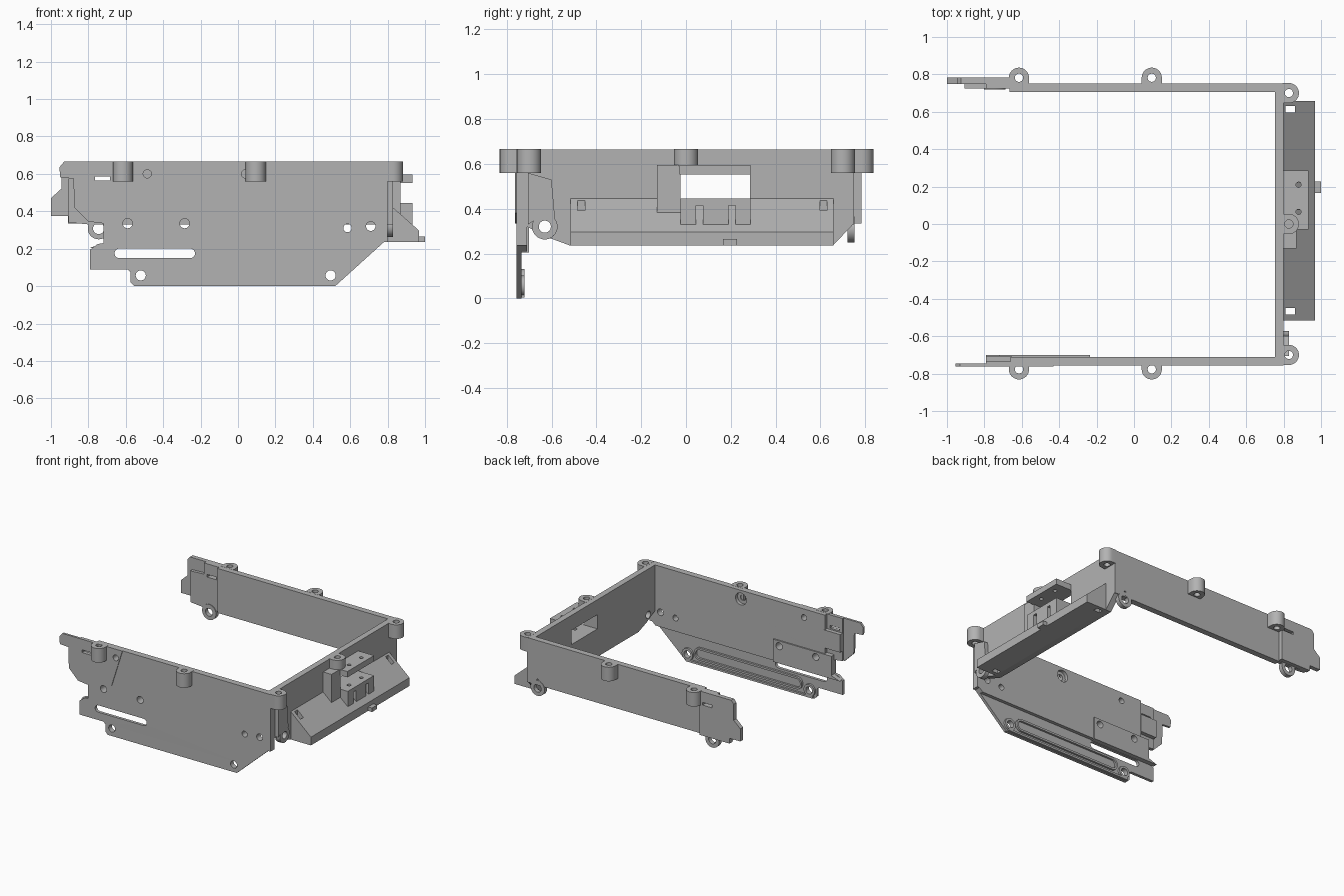
import bpy, bmesh
from math import sin, cos, pi

cube = bpy.data.objects.get("Cube")
if cube:
    bpy.data.objects.remove(cube, do_unlink=True)

grey = bpy.data.materials.new("plain grey")
grey.use_nodes = True
colour = (0.45, 0.45, 0.45, 1)
grey.diffuse_color = colour
grey.node_tree.nodes["Principled BSDF"].inputs["Base Color"].default_value = colour

AXES = {"xy": lambda u, v, w: (u, v, w),
        "xz": lambda u, v, w: (u, w, v),
        "yz": lambda u, v, w: (w, u, v)}


def circle(u, v, r, n=32):
    return [(u + r * cos(2 * pi * i / n), v + r * sin(2 * pi * i / n)) for i in range(n)]


def rect(u0, u1, v0, v1):
    return [(u0, v0), (u1, v0), (u1, v1), (u0, v1)]


def slot(u0, u1, v, r):
    arc = [pi * i / 10 - pi / 2 for i in range(11)]
    return ([(u1 - r + r * cos(a), v + r * sin(a)) for a in arc]
            + [(u0 + r - r * cos(a), v - r * sin(a)) for a in arc])


def lug(u, v, r, back, turn):
    """Half-round outline with a straight root, pointing along the angle."""
    pts = [(r * cos(a), r * sin(a)) for a in [pi * i / 16 - pi / 2 for i in range(17)]]
    pts += [(-back, r), (-back, -r)]
    return [(u + x * cos(turn) - y * sin(turn), v + x * sin(turn) + y * cos(turn)) for x, y in pts]


def plate(name, plane, outline, lo, hi, holes=()):
    """Extrude an outline with holes between two depths."""
    curve = bpy.data.curves.new(name, "CURVE")
    curve.dimensions = "2D"
    curve.fill_mode = "BOTH"
    curve.extrude = (hi - lo) / 2
    for loop in [outline, *holes]:
        spline = curve.splines.new("POLY")
        spline.points.add(len(loop) - 1)
        for p, (u, v) in zip(spline.points, loop):
            p.co = (u, v, 0, 1)
        spline.use_cyclic_u = True
    temp = bpy.data.objects.new(name + " outline", curve)
    bpy.context.collection.objects.link(temp)
    graph = bpy.context.evaluated_depsgraph_get()
    mesh = bpy.data.meshes.new_from_object(temp.evaluated_get(graph))
    bpy.data.objects.remove(temp, do_unlink=True)
    bm = bmesh.new()
    bm.from_mesh(mesh)
    for vert in bm.verts:
        u, v, w = vert.co
        vert.co = AXES[plane](u, v, w + (lo + hi) / 2)
    bmesh.ops.remove_doubles(bm, verts=bm.verts, dist=0.0002)
    bmesh.ops.recalc_face_normals(bm, faces=bm.faces)
    bm.to_mesh(mesh)
    bm.free()
    mesh.materials.clear()
    mesh.materials.append(grey)
    mesh.name = name
    obj = bpy.data.objects.new(name, mesh)
    bpy.context.collection.objects.link(obj)
    for other in bpy.context.selected_objects:
        other.select_set(False)
    obj.select_set(True)
    bpy.context.view_layer.objects.active = obj
    bpy.ops.object.shade_smooth_by_angle(angle=0.6)
    return obj


# Front side plate: outer skin, thick upper part and raised end panel
top = 0.665
side_slot = rect(-0.765, -0.685, 0.565, 0.585)
upper_holes = [circle(0.585, 0.31, 0.022), circle(0.71, 0.32, 0.025),
               circle(-0.285, 0.335, 0.026), circle(-0.59, 0.335, 0.026)]
low_holes = [circle(-0.52, 0.057, 0.027), circle(0.495, 0.057, 0.027)]
long_slot = slot(-0.66, -0.23, 0.175, 0.026)
blind = [circle(-0.485, 0.6, 0.022), circle(0.04, 0.6, 0.022)]
skin = [(-0.79, top), (-0.79, 0.345), (-0.72, 0.335), (-0.72, 0.23), (-0.75, 0.225),
        (-0.79, 0.195), (-0.79, 0.09), (-0.59, 0.09), (-0.575, 0.075), (-0.575, 0.02),
        (-0.555, 0), (0.52, 0), (0.78, 0.235), (0.8, 0.235), (0.8, top)]
plate("front_plate_skin", "xz", skin, -0.757, -0.735,
      upper_holes + low_holes + blind + [long_slot, side_slot])
plate("front_plate_upper", "xz",
      [(-0.66, top), (-0.66, 0.21), (0.752, 0.21), (0.78, 0.235), (0.8, 0.235), (0.8, top)],
      -0.736, -0.71, upper_holes + [blind[0], circle(0.04, 0.6, 0.045)])
plate("front_end_panel", "xz",
      [(-0.43, top), (-0.93, top), (-0.955, 0.635), (-0.95, 0.58), (-0.88, 0.575),
       (-0.875, 0.42), (-0.8, 0.345), (-0.72, 0.335), (-0.52, 0.38)],
      -0.762, -0.745, [side_slot, blind[0]])
plate("front_end_inner_block", "xz", rect(-0.79, -0.655, 0.42, 0.555), -0.736, -0.705)
plate("front_inner_pad", "xz",
      [(-0.79, 0.205), (-0.235, 0.205), (-0.235, 0.375), (-0.72, 0.375), (-0.72, 0.23)],
      -0.736, -0.7, upper_holes[2:])

# Raised ribs and collars on the inside of the front plate
plate("lower_inner_rib", "xz", slot(-0.46, 0.44, 0.085, 0.047), -0.736, -0.72,
      [slot(-0.445, 0.425, 0.085, 0.032)])
plate("bottom_inner_lip", "xz", rect(-0.55, 0.51, 0.003, 0.018), -0.736, -0.72)
for x in (-0.52, 0.495):
    plate("lower_hole_collar", "xz", circle(x, 0.057, 0.045), -0.736, -0.72,
          [circle(x, 0.057, 0.027)])

# Back side plate, stepped end panel and hanging eyelets
back_slot = [side_slot]
plate("back_plate", "xz", rect(-0.665, 0.8, 0.33, top), 0.705, 0.75,
      [circle(0.71, 0.365, 0.01)])
plate("back_end_panel", "xz",
      [(-0.66, top), (-0.925, top), (-0.945, 0.64), (-0.945, 0.52), (-1, 0.47), (-1, 0.375),
       (-0.91, 0.375), (-0.91, 0.335), (-0.66, 0.335)], 0.749, 0.782, back_slot)
plate("back_end_inner_panel", "xz",
      [(-0.66, top), (-0.79, top), (-0.79, 0.58), (-0.905, 0.575), (-0.905, 0.34),
       (-0.8, 0.33), (-0.66, 0.33)], 0.725, 0.75, back_slot)
for x in (-0.745, 0.71):
    plate("back_eyelet", "xz", circle(x, 0.308, 0.058), 0.72, 0.752,
          [circle(x, 0.308, 0.03)])

# End wall joining the two sides
eye = circle(-0.63, 0.32, 0.027)
plate("end_wall", "yz",
      [(-0.75, top), (0.75, top), (0.745, 0.33), (0.655, 0.235), (-0.515, 0.235),
       (-0.61, 0.27), (-0.71, 0.32), (-0.75, 0.33)], 0.755, 0.8,
      [rect(-0.025, 0.285, 0.445, 0.552), eye])
plate("wall_eyelet", "yz", circle(-0.63, 0.32, 0.057), 0.79, 0.83, [eye])
plate("wall_eyelet_web", "yz", [(-0.705, 0.33), (-0.675, 0.35), (-0.585, 0.36),
                                (-0.6, 0.53), (-0.705, 0.56)], 0.79, 0.83)


# Sloped ledge, divided around its two through slots
def slope(x):
    return 0.445 - (x - 0.8) * 0.88


def ledge_piece(x0, x1, y0, y1):
    plate("sloped_ledge", "xz",
          [(x0, 0.235), (x1, 0.235), (x1, slope(x1)), (x0, slope(x0))], y0, y1)


y = -0.515
for a, b in ((-0.485, -0.45), (0.597, 0.63)):
    ledge_piece(0.8, 0.968, y, a)
    ledge_piece(0.8, 0.81, a, b)
    ledge_piece(0.86, 0.968, a, b)
    y = b
ledge_piece(0.8, 0.968, y, 0.657)
plate("ledge_tab", "xy", rect(0.965, 1.0, 0.165, 0.228), 0.235, 0.265)

# Connector bracket: upper plate, notched lower block and side block
pins = [circle(0.88, y, 0.014, 16) for y in (0.065, 0.21)]
plate("bracket_upper_plate", "xy", rect(0.79, 0.932, -0.03, 0.287), 0.552, 0.596, pins)
plate("bracket_lower_top", "xy", rect(0.79, 0.932, -0.025, 0.287), 0.415, 0.445, pins)
for a, b in ((-0.025, 0.045), (0.075, 0.19), (0.22, 0.287)):
    plate("bracket_lower_post", "xy", rect(0.79, 0.932, a, b), 0.325, 0.416)
plate("bracket_side_block", "xy", rect(0.79, 0.87, -0.13, -0.025), 0.375, 0.596)

# Screw bosses along the rim
for bx, by, turn, bottom in ((-0.615, 0.782, pi / 2, 0.56), (0.095, 0.782, pi / 2, 0.56),
                             (-0.615, -0.777, -pi / 2, 0.56), (0.095, -0.777, -pi / 2, 0.56),
                             (0.828, 0.7, 0, 0.56), (0.828, -0.7, 0, 0.56),
                             (0.828, 0, 0, 0.59)):
    plate("screw_boss", "xy", lug(bx, by, 0.054, 0.035, turn), bottom, top + 0.001,
          [circle(bx, by, 0.022)])
